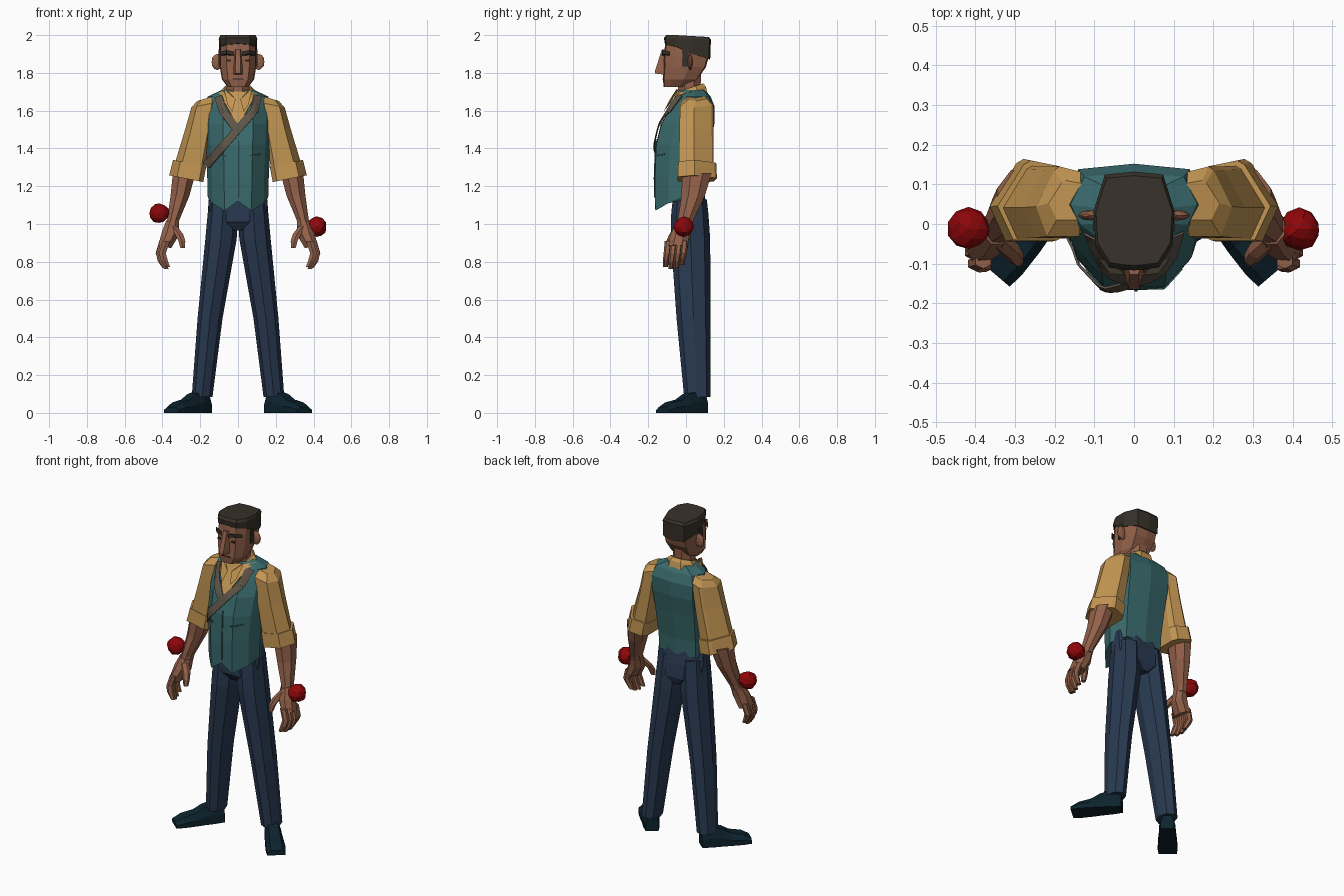
import bpy, bmesh, math, random
from mathutils import Vector
from mathutils.bvhtree import BVHTree

if "Cube" in bpy.data.objects:
    bpy.data.objects.remove(bpy.data.objects["Cube"])

random.seed(3)


def mat(name, r, g, b):
    m = bpy.data.materials.new(name)
    m.diffuse_color = (r, g, b, 1)
    m.use_nodes = True
    m.node_tree.nodes["Principled BSDF"].inputs["Base Color"].default_value = m.diffuse_color
    return m


SKIN = mat("skin", .29, .118, .068)
HAIR = mat("dark_hair", .038, .031, .022)
TEAL = mat("teal_vest", .042, .145, .15)
SHIRT = mat("mustard_shirt", .54, .30, .085)
NAVY = mat("navy_trousers", .022, .041, .082)
SHOE = mat("blue_black_shoe", .004, .017, .027)
STRAP = mat("grey_brown_strap", .115, .09, .065)
RED = mat("red_ball", .27, .002, .003)
TRIM = mat("dark_teal_trim", .02, .07, .075)
INK = mat("dark_brown", .03, .015, .01)


def finish(bm, name, material):
    bmesh.ops.recalc_face_normals(bm, faces=bm.faces)
    me = bpy.data.meshes.new(name)
    bm.to_mesh(me)
    bm.free()
    me.materials.append(material)
    ob = bpy.data.objects.new(name, me)
    bpy.context.collection.objects.link(ob)
    return ob


def loft(name, rings, material, s=1):
    """Skin a closed tube through equal-length rings; s=-1 mirrors in x."""
    bm = bmesh.new()
    vs = [[bm.verts.new((p[0] * s, p[1], p[2])) for p in r] for r in rings]
    n = len(vs[0])
    for a, b in zip(vs, vs[1:]):
        for i in range(n):
            bm.faces.new((a[i], a[(i + 1) % n], b[(i + 1) % n], b[i]))
    bm.faces.new(vs[0])
    bm.faces.new(vs[-1])
    return finish(bm, name, material)


def ring(cx, cy, cz, hx, hy, n=8, flat=True, tx=0, ty=0, shape=None):
    """Horizontal n-gon (or a given unit shape); tx, ty tilt it along x and y."""
    k = 1 / math.cos(math.pi / n) if flat else 1
    angles = [2 * math.pi * (i + (.5 if flat else 0)) / n for i in range(n)]
    unit = shape or [(k * math.cos(a), k * math.sin(a)) for a in angles]
    return [(cx + u * hx, cy + v * hy, cz + u * hx * tx + v * hy * ty) for u, v in unit]


def body_ring(w, yf, yb, z, shape):
    """Left-right symmetric ring; shape = (x share, y share front to back)."""
    zs = z if isinstance(z, (list, tuple)) else [z] * len(shape)
    half = [(w * u, yf + (yb - yf) * v, zz) for (u, v), zz in zip(shape, zs)]
    return half + [(-x, y, zz) for x, y, zz in half[-2:0:-1]]


def box(name, c, d, material):
    x, y = d[0] / 2, d[1] / 2
    rs = [[(c[0] + i * x, c[1] + j * y, c[2] + k * d[2] / 2)
           for i, j in ((-1, -1), (1, -1), (1, 1), (-1, 1))] for k in (-1, 1)]
    return loft(name, rs, material)


# Vest
TORSO = [(0, 0), (.45, .01), (.85, .27), (1, .55), (.78, .94), (0, 1)]
vest = loft("vest", [
    body_ring(.160, -.165, .100, [1.12, 1.07, 1.11, 1.14, 1.15, 1.15], TORSO),
    body_ring(.163, -.167, .105, 1.25, TORSO),
    body_ring(.172, -.160, .130, 1.42, TORSO),
    body_ring(.178, -.132, .150, 1.53, TORSO),
    body_ring(.180, -.080, .152, 1.62, TORSO),
    body_ring(.160, -.050, .130, 1.675, TORSO),
    body_ring(.085, -.035, .100, 1.71, TORSO)], TEAL)
bm = bmesh.new()
bm.from_mesh(vest.data)
bvh = BVHTree.FromBMesh(bm)
bm.free()


def patch(name, rows, material, off=.006):
    """Thin plate: a grid of (x, z) points laid on the front of the vest."""
    b = bmesh.new()
    vs = []
    for r in rows:
        vs.append([])
        for x, z in r:
            hit = bvh.ray_cast(Vector((x, -1, z)), Vector((0, 1, 0)))[0]
            vs[-1].append(b.verts.new((x, (hit.y if hit else -.02) - off, z)))
    for p, q in zip(vs, vs[1:]):
        for i in range(len(p) - 1):
            b.faces.new((p[i], p[i + 1], q[i + 1], q[i]))
    ob = finish(b, name, material)
    m = ob.modifiers.new("thickness", "SOLIDIFY")
    m.thickness, m.offset = .006, 0
    return ob


def band(name, a, b, hw, material, off, n=18):
    a, b = Vector(a), Vector(b)
    d = (b - a).normalized()
    p = Vector((-d.y, d.x)) * hw
    patch(name, [[(a.lerp(b, i / n) + p * k)[:] for k in (-1, 0, 1)] for i in range(n + 1)],
          material, off)


# Shirt front, straps and vest seams
patch("shirt_front", [[(.56 * (z - 1.515) * k / 3, z) for k in range(-3, 4)]
                      for z in [1.52 + .018 * i for i in range(11)]], SHIRT)
band("long_strap", (.085, 1.60), (-.168, 1.31), .021, STRAP, .012)
band("long_strap_top", (.105, 1.68), (.085, 1.595), .021, STRAP, .012, 8)
band("short_strap", (-.105, 1.675), (-.075, 1.59), .021, STRAP, .011, 8)
band("short_strap_end", (-.08, 1.60), (-.005, 1.50), .021, STRAP, .011, 8)
band("vest_opening", (.005, 1.44), (.005, 1.14), .004, TRIM, .001)
for s in (-1, 1):
    band("vest_pocket", (s * .06, 1.36), (s * .12, 1.37), .004, TRIM, .002)

# Collar and neck
loft("shirt_collar", [ring(0, .025, 1.655, .100, .09, ty=.35), ring(0, .025, 1.70, .086, .08, ty=.35),
                      ring(0, .025, 1.722, .068, .065, ty=.35)], SHIRT)
for s in (-1, 1):
    loft("collar_flap", [[(.012, -.085, 1.66), (.075, -.05, 1.715), (.06, -.04, 1.71)],
                         [(.030, -.118, 1.595), (.055, -.095, 1.63), (.045, -.09, 1.63)]], SHIRT, s)
loft("neck", [ring(0, .015, 1.66, .06, .06), ring(0, .02, 1.80, .06, .06)], SKIN)

# Head
SKULL = [(0, 0), (.62, .03), (.95, .25), (1, .6), (.72, .97), (0, 1)]
loft("head", [
    body_ring(.055, -.118, .02, 1.725, SKULL), body_ring(.085, -.122, .06, 1.765, SKULL),
    body_ring(.096, -.118, .105, 1.83, SKULL), body_ring(.098, -.118, .122, 1.89, SKULL),
    body_ring(.095, -.108, .122, 1.97, SKULL)], SKIN)
loft("hair", [
    body_ring(.100, -.112, .128, [1.955, 1.95, 1.94, 1.90, 1.875, 1.87], SKULL),
    body_ring(.102, -.117, .132, [1.985, 1.985, 1.985, 1.98, 1.975, 1.975], SKULL),
    body_ring(.096, -.105, .122, [2, 2, 2, 1.995, 1.99, 1.99], SKULL)], HAIR)
loft("nose", [[(-.026, -.110, 1.79), (-.014, -.165, 1.797), (.014, -.165, 1.797), (.026, -.110, 1.79)],
              [(-.026, -.112, 1.81), (-.014, -.163, 1.815), (.014, -.163, 1.815), (.026, -.112, 1.81)],
              [(-.016, -.110, 1.925), (-.011, -.127, 1.925), (.011, -.127, 1.925), (.016, -.110, 1.925)]], SKIN)
box("mouth", (0, -.121, 1.768), (.06, .006, .005), INK)
for s in (-1, 1):
    loft("eyebrow", [[(.022, -.128, z), (.06, -.126, z + .008), (.092, -.085, z), (.05, -.10, z)]
                     for z in (1.893, 1.913)], HAIR, s)
    box("eye", (s * .048, -.116, 1.866), (.022, .007, .010), INK)
    box("sideburn", (s * .097, -.003, 1.88), (.012, .03, .09), HAIR)
    b = bmesh.new()
    bmesh.ops.create_icosphere(b, subdivisions=2, radius=1)
    for v in b.verts:
        v.co = (v.co.x * .032 + s * .109, v.co.y * .013 + .022, v.co.z * .043 + 1.858)
    finish(b, "ear", SKIN)

# Hips
loft("hips", [ring(0, .03, .965, .045, .07), ring(0, .022, 1.01, .135, .095),
              ring(0, .02, 1.09, .155, .09), ring(0, .01, 1.2, .15, .08)], NAVY)

# Sleeve section: flat front, back corner sheared off on the outside
ARM = [(-1, -.7), (-.75, -1), (.55, -1), (1, -.15), (.25, .9), (.05, 1), (-.8, .85), (-1, .5)]

for s in (-1, 1):
    # Trouser leg, creased at front and back
    loft("trouser_leg", [ring(*r, flat=False) for r in (
        (.190, .060, .085, .055, .070), (.148, .040, .50, .066, .090),
        (.090, .024, .92, .083, .104), (.080, .02, 1.06, .080, .098), (.078, .02, 1.13, .077, .09))], NAVY, s)

    # Shoe turned outwards
    d, p, o = Vector((.65, -.76)), Vector((.76, .65)), Vector((.167, .093))
    rings = []
    for t, hw, h in ((0, .038, .09), (.06, .046, .115), (.12, .048, .10),
                     (.17, .053, .07), (.24, .056, .055), (.286, .052, .03)):
        rings.append([(*(o + d * t + p * hw * u), h * v) for u, v in
                      ((-1, 0), (1, 0), (1, .5), (.6, 1), (-.6, 1), (-1, .5))])
    loft("shoe", rings, SHOE, s)

    # Sleeve and rolled cuff
    loft("sleeve", [ring(*r, tx=t, shape=ARM) for *r, t in (
        (.170, .06, 1.665, .045, .05, -.3), (.185, .057, 1.63, .062, .088, -.2),
        (.210, .055, 1.50, .070, .09, 0), (.254, .055, 1.31, .080, .092, .15))], SHIRT, s)
    loft("rolled_cuff", [ring(.256, .060, 1.322, .088, .10, tx=.2, shape=ARM),
                         ring(.274, .060, 1.24, .090, .104, tx=.2, shape=ARM)], SHIRT, s)

    # Forearm, palm, fingers and thumb
    loft("forearm", [ring(*r) for r in ((.285, .058, 1.27, .060, .078), (.307, .038, 1.15, .050, .062),
                                       (.343, -.002, 1.02, .032, .042), (.348, -.01, .99, .034, .04))], SKIN, s)
    loft("palm", [ring(*r, tx=.25) for r in ((.346, -.010, 1.01, .034, .040), (.358, -.03, .95, .044, .048),
                                             (.388, -.045, .88, .034, .055))], SKIN, s)
    for i in range(4):
        y, x, e = -.094 + .029 * i, (-.012, -.004, .004, .006)[i], (.01, 0, .004, .02)[i]
        loft("finger", [ring(*r, n=6) for r in (
            (.392 + x, y, .91, .019, .016), (.412 + x, y - .006, .845, .018, .016),
            (.403 + x, y - .012, .80 + e, .018, .014), (.384 + x, y - .014, .763 + e, .012, .011))], SKIN, s)
    loft("thumb", [ring(*r, n=6) for r in ((.345, -.035, .99, .022, .022), (.312, -.065, .945, .022, .02),
                                          (.297, -.085, .91, .018, .017), (.293, -.095, .872, .012, .012))], SKIN, s)

    # Faceted red ball on the wrist
    b = bmesh.new()
    bmesh.ops.create_icosphere(b, subdivisions=2, radius=.053)
    for v in b.verts:
        v.co = v.co * random.uniform(.93, 1.05) + Vector((s * .417, -.012, 1.057 if s < 0 else .985))
    finish(b, "red_ball", RED)
